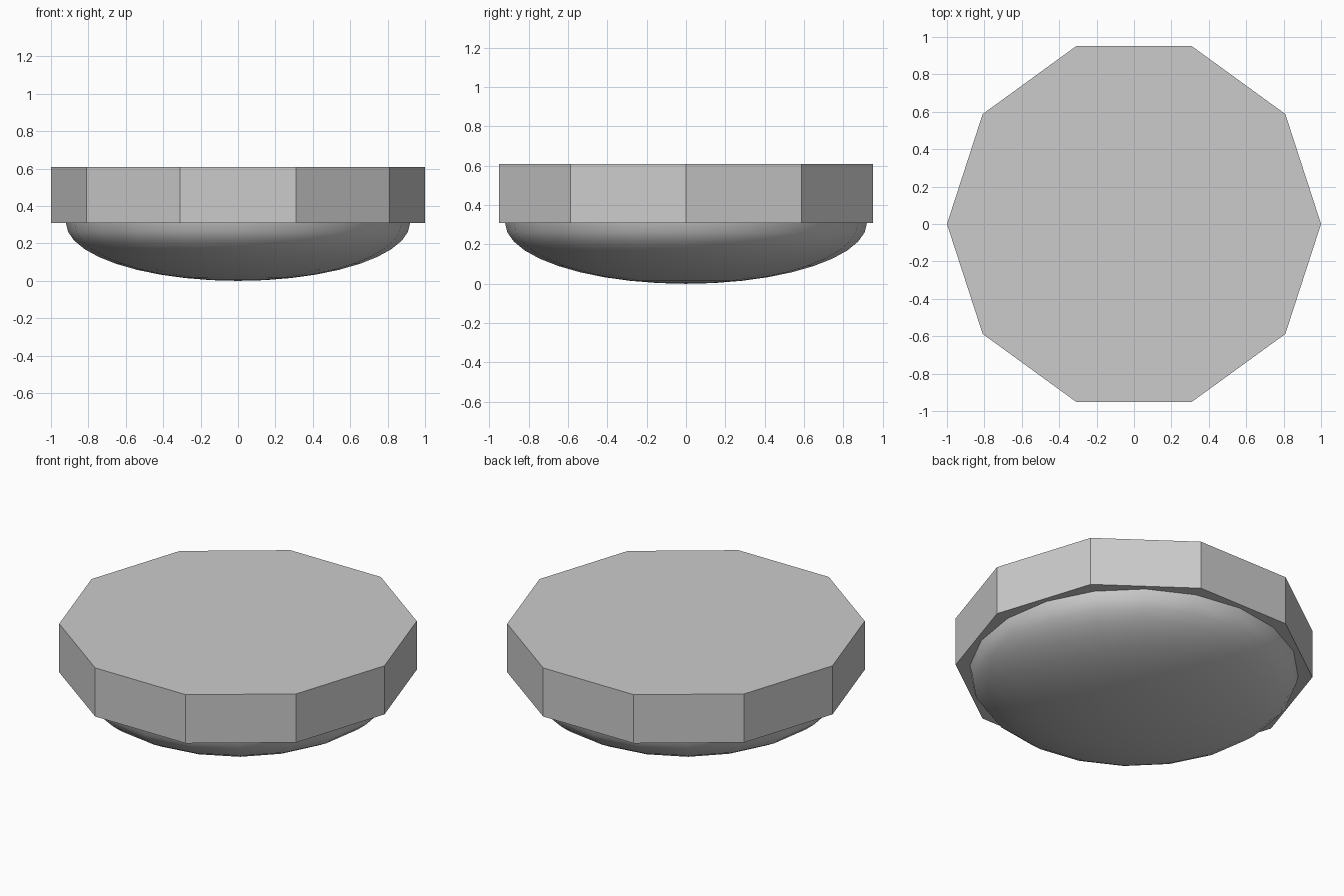
import bpy
import bmesh
import math
from mathutils import Matrix

cube = bpy.data.objects.get("Cube")
if cube:
    bpy.data.objects.remove(cube, do_unlink=True)

SIDES = 10
SLAB_BOTTOM, SLAB_TOP = 0.31, 0.61
DOME_RADIUS = 0.92

# Single grey colour
grey = bpy.data.materials.new("plain_grey")
grey.use_nodes = True
colour = (0.6, 0.6, 0.6, 1)
grey.diffuse_color = colour
grey.node_tree.nodes["Principled BSDF"].inputs["Base Color"].default_value = colour


def add_part(name, bm):
    bmesh.ops.recalc_face_normals(bm, faces=bm.faces)
    mesh = bpy.data.meshes.new(name)
    bm.to_mesh(mesh)
    bm.free()
    mesh.materials.append(grey)
    part = bpy.data.objects.new(name, mesh)
    bpy.context.collection.objects.link(part)
    return part


# Flat ten-sided slab with corners on the x axis
bm = bmesh.new()
ring = [bm.verts.new((math.cos(a), math.sin(a), SLAB_BOTTOM))
        for a in (math.tau * i / SIDES for i in range(SIDES))]
base = bm.faces.new(ring)
top = bmesh.ops.extrude_face_region(bm, geom=[base], use_keep_orig=True)
top_verts = [g for g in top["geom"] if isinstance(g, bmesh.types.BMVert)]
bmesh.ops.translate(bm, verts=top_verts, vec=(0, 0, SLAB_TOP - SLAB_BOTTOM))
add_part("slab", bm)

# Shallow smooth dome under the slab: the lower half of a squashed sphere
bm = bmesh.new()
bmesh.ops.create_uvsphere(bm, u_segments=2 * SIDES, v_segments=2 * SIDES, radius=1)
upper = [v for v in bm.verts if v.co.z > 0.01]
bmesh.ops.delete(bm, geom=upper, context="VERTS")
bmesh.ops.transform(bm, verts=bm.verts, matrix=Matrix.Translation((0, 0, SLAB_BOTTOM))
                    @ Matrix.Diagonal((DOME_RADIUS, DOME_RADIUS, SLAB_BOTTOM, 1)))
for face in bm.faces:
    face.smooth = True
dome = add_part("underside_dome", bm)
# An open bowl: make sure its faces look outward
if dome.data.polygons[0].normal.z > 0:
    dome.data.flip_normals()
